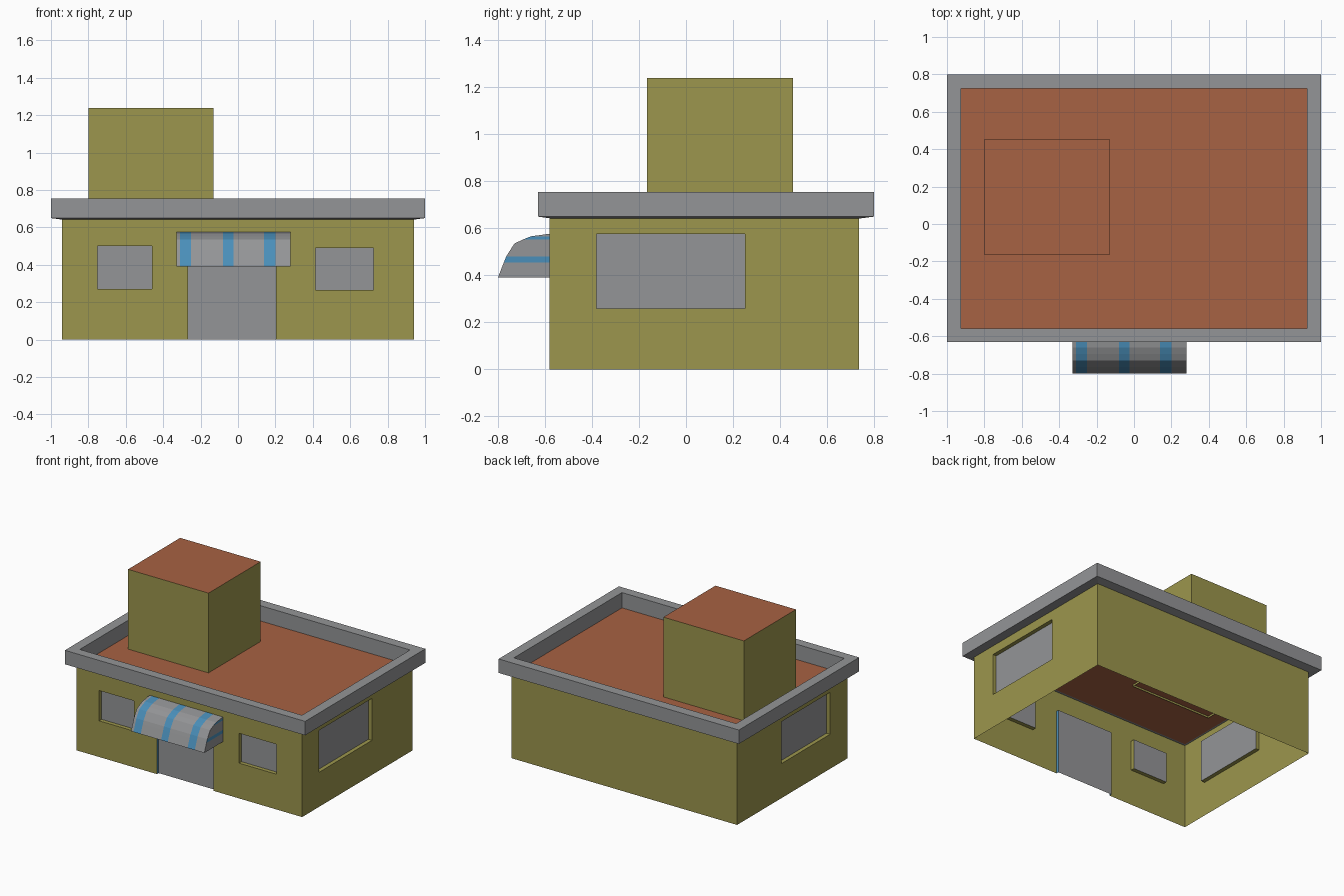
import bpy
from mathutils import Vector

if "Cube" in bpy.data.objects:
    bpy.data.objects.remove(bpy.data.objects["Cube"])


def material(name, rgb):
    m = bpy.data.materials.new(name)
    lin = [((c / 255 + 0.055) / 1.055) ** 2.4 for c in rgb]
    m.diffuse_color = (*lin, 1)
    m.use_nodes = True
    m.node_tree.nodes["Principled BSDF"].inputs["Base Color"].default_value = m.diffuse_color
    return m


OLIVE = material("olive_wall", (156, 150, 77))
GREY = material("grey_trim", (148, 149, 151))
BROWN = material("brown_roof", (167, 98, 67))
BLUE = material("blue_stripe", (74, 143, 186))


def build(name, quads, mats):
    """Make an object from (corner list, material index) pairs."""
    verts, faces = [], []
    for corners, _ in quads:
        faces.append(range(len(verts), len(verts) + len(corners)))
        verts += [tuple(c) for c in corners]
    me = bpy.data.meshes.new(name)
    me.from_pydata(verts, [], [tuple(f) for f in faces])
    for m in mats:
        me.materials.append(m)
    for poly, (_, mi) in zip(me.polygons, quads):
        poly.material_index = mi
    ob = bpy.data.objects.new(name, me)
    bpy.context.collection.objects.link(ob)
    return ob


def wall(name, origin, u_dir, u0, u1, holes):
    """Thin wall with recessed openings; each hole is (name, u0, u1, z0, z1, depth, jamb)."""
    u_dir, origin = Vector(u_dir), Vector(origin)
    normal = u_dir.cross(Vector((0, 0, 1)))

    def p(u, z, d=0):
        return origin + u_dir * u + Vector((0, 0, z)) - normal * d

    us = sorted({u0, u1, *[h[1] for h in holes], *[h[2] for h in holes]})
    zs = sorted({0, WALL_H, *[h[3] for h in holes], *[h[4] for h in holes]})
    quads = []
    for a, b in zip(us, us[1:]):
        for c, d in zip(zs, zs[1:]):
            mu, mz = (a + b) / 2, (c + d) / 2
            if not any(h[1] < mu < h[2] and h[3] < mz < h[4] for h in holes):
                quads.append(([p(a, c), p(b, c), p(b, d), p(a, d)], 0))
    for hname, a, b, c, d, t, jamb in holes:
        ring = [(a, c), (b, c), (b, d), (a, d)]
        for i in range(4):
            q, r = ring[i], ring[(i + 1) % 4]
            if q[1] == 0 and r[1] == 0:      # no threshold at ground level
                continue
            quads.append(([p(*q), p(*q, t), p(*r, t), p(*r)][::-1], jamb))
        build(hname, [([p(*q, t) for q in ring], 0)], [GREY])
    build(name, quads, [OLIVE, BLUE])


# Walls with windows and door
WALL_H, X, Y0, Y1 = 0.65, 0.94, -0.58, 0.735
wall("front_wall", (0, Y0, 0), (1, 0, 0), -X, X, [
    ("front_left_window", -0.75, -0.46, 0.272, 0.5, 0.03, 0),
    ("front_right_window", 0.415, 0.725, 0.265, 0.49, 0.03, 0),
    ("door", -0.268, 0.203, 0, 0.49, 0.02, 1)])
wall("right_wall", (X, 0, 0), (0, 1, 0), Y0, Y1,
     [("right_window", -0.38, 0.25, 0.26, 0.575, 0.03, 0)])
wall("back_wall", (0, Y1, 0), (-1, 0, 0), -X, X, [])
wall("left_wall", (-X, 0, 0), (0, -1, 0), -Y1, -Y0,
     [("left_window", -0.21, 0.37, 0.26, 0.575, 0.03, 0)])


def rect(x0, x1, y0, y1, z):
    return [(x0, y0, z), (x1, y0, z), (x1, y1, z), (x0, y1, z)]


def bridge(a, b):
    return [([a[i], a[(i + 1) % 4], b[(i + 1) % 4], b[i]], 0) for i in range(4)]


# Roof rim and roof floor
FLOOR = 0.64
rings = [rect(-1, 1, -0.63, 0.8, 0.65), rect(-1, 1, -0.63, 0.8, 0.755),
         rect(-0.925, 0.925, -0.56, 0.725, 0.755),
         rect(-0.925, 0.925, -0.56, 0.725, FLOOR)]
build("roof_rim", [q for i in range(4) for q in bridge(rings[i], rings[(i + 1) % 4])], [GREY])
build("roof_floor", [(rings[3], 0)], [BROWN])

# Rooftop block, slightly sunk through the floor
low, high = (rect(-0.8, -0.13, -0.165, 0.455, z) for z in (0.625, 1.24))
build("rooftop_block", bridge(low, high) + [(high, 1)], [OLIVE, BROWN])

# Striped awning: profile swept in x, with striped end caps
profile = [(-0.8, 0.39), (-0.775, 0.455), (-0.765, 0.48), (-0.73, 0.535),
           (-0.695, 0.552), (-0.66, 0.566), (-0.58, 0.577)]
xs = [-0.33, -0.31, -0.25, -0.08, -0.025, 0.14, 0.2, 0.28]
quads = []
for j, ((ya, za), (yb, zb)) in enumerate(zip(profile, profile[1:])):
    for i, (a, b) in enumerate(zip(xs, xs[1:])):
        quads.append(([(a, ya, za), (b, ya, za), (b, yb, zb), (a, yb, zb)], i % 2))
    for x, step in ((xs[0], -1), (xs[-1], 1)):
        cap = [(x, ya, za), (x, Y0, za), (x, Y0, zb), (x, yb, zb)]
        if yb == Y0:
            cap.pop()
        quads.append((cap[::step], 1 if j in (1, 4) else 0))
build("awning", quads, [GREY, BLUE])
